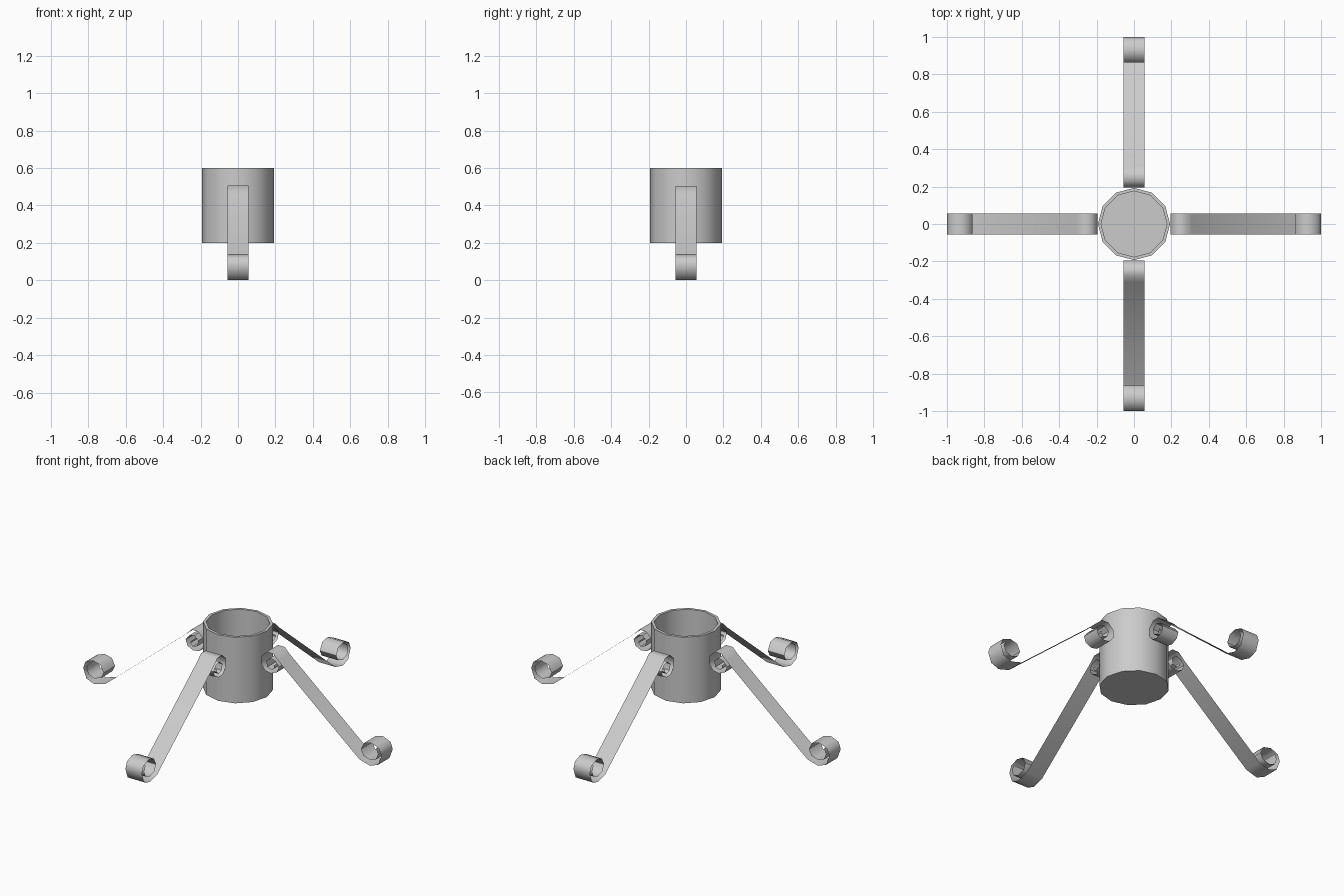
import bpy, bmesh, math
from mathutils import Vector, Matrix

if "Cube" in bpy.data.objects:
    bpy.data.objects.remove(bpy.data.objects["Cube"])


def finish(bm, name):
    mesh = bpy.data.meshes.new(name)
    bm.to_mesh(mesh)
    bm.free()
    obj = bpy.data.objects.new(name, mesh)
    bpy.context.collection.objects.link(obj)
    bpy.ops.object.select_all(action='DESELECT')
    obj.select_set(True)
    bpy.context.view_layer.objects.active = obj
    bpy.ops.object.shade_smooth_by_angle(angle=math.radians(50))
    return obj


# Cup: turned profile, open at the top with a thin wall
bm = bmesh.new()
profile = [(0, 0.2), (0.193, 0.2), (0.193, 0.6), (0.176, 0.6), (0.176, 0.215), (0, 0.215)]
verts = [bm.verts.new((r, 0, z)) for r, z in profile]
edges = [bm.edges.new(p) for p in zip(verts, verts[1:])]
bmesh.ops.spin(bm, geom=verts + edges, cent=(0, 0, 0), axis=(0, 0, 1),
               angle=math.tau, steps=12, use_duplicate=False)
bmesh.ops.remove_doubles(bm, verts=bm.verts, dist=0.0005)
bmesh.ops.recalc_face_normals(bm, faces=bm.faces)
finish(bm, "cup")

# Leg strip path (distance from centre, height): top curl, straight run, foot curl
upper_curl = [(0.278, 0.435), (0.282, 0.422), (0.265, 0.405), (0.235, 0.415), (0.228, 0.45),
              (0.255, 0.475), (0.29, 0.465), (0.313, 0.435), (0.30, 0.40), (0.26, 0.382),
              (0.22, 0.39), (0.195, 0.42), (0.195, 0.47), (0.23, 0.505), (0.275, 0.505)]
foot_curl = [(0.31, 0.47), (0.853, 0.02), (0.925, 0.0), (0.978, 0.02), (1.0, 0.08),
             (0.985, 0.12), (0.935, 0.14), (0.885, 0.128), (0.863, 0.085), (0.88, 0.05),
             (0.925, 0.035), (0.965, 0.05), (0.978, 0.085), (0.965, 0.115)]
path = upper_curl + foot_curl
HALF = 0.055


def leg(name, angle):
    bm = bmesh.new()
    turn = Matrix.Rotation(math.radians(angle), 3, 'Z')
    rows = [[bm.verts.new(turn @ Vector((r, s * HALF, z))) for s in (-1, 1)] for r, z in path]
    for a, b in zip(rows, rows[1:]):
        bm.faces.new((a[0], b[0], b[1], a[1]))
    finish(bm, name)


for name, angle in (("right_leg", 0), ("back_leg", 90), ("left_leg", 180), ("front_leg", 270)):
    leg(name, angle)
